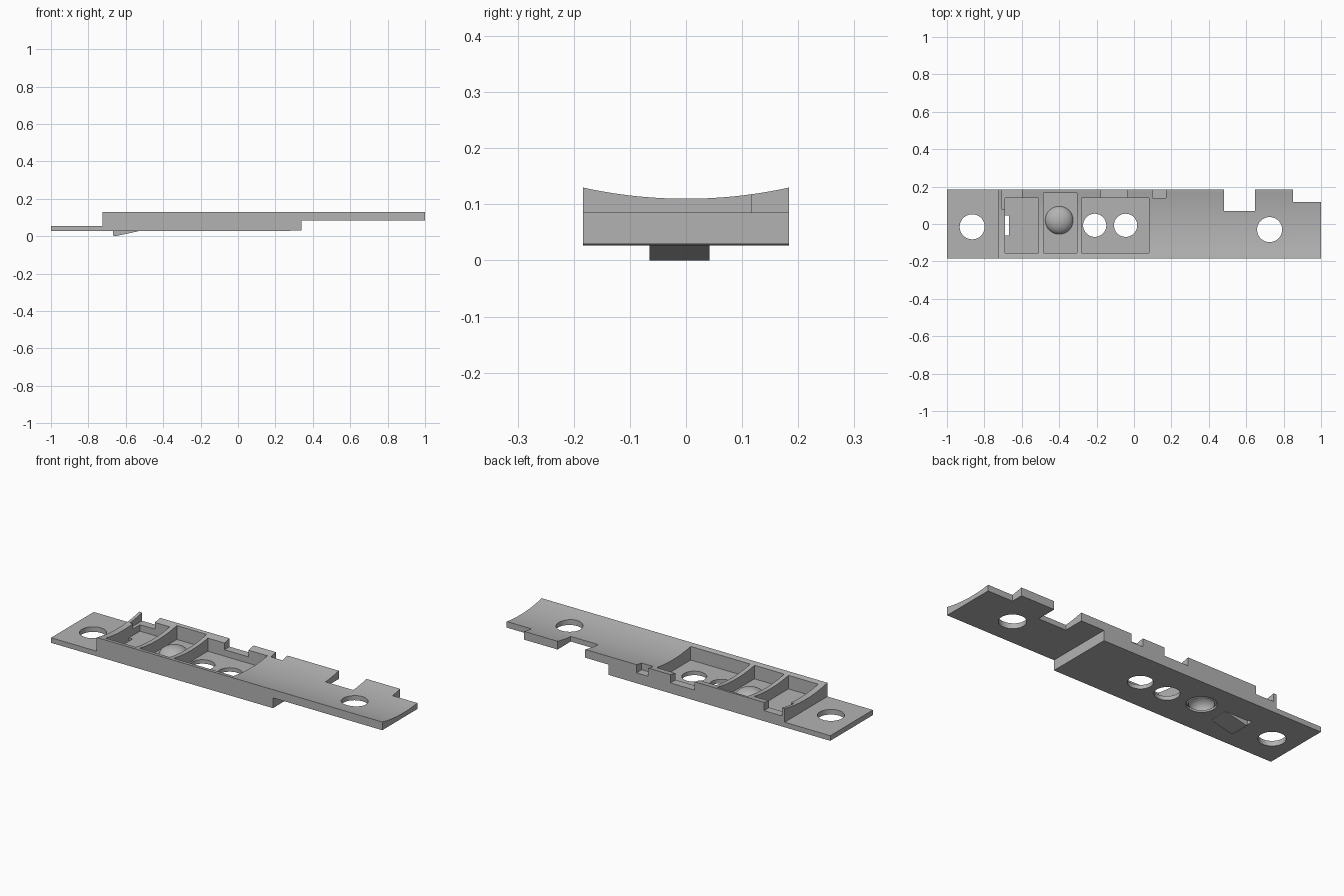
import bpy, bmesh, math
from mathutils import Matrix

if "Cube" in bpy.data.objects:
    bpy.data.objects.remove(bpy.data.objects["Cube"], do_unlink=True)

grey = bpy.data.materials.new("mid grey")
grey.use_nodes = True
grey.diffuse_color = (0.45, 0.45, 0.45, 1)
grey.node_tree.nodes["Principled BSDF"].inputs["Base Color"].default_value = grey.diffuse_color


def finish(name, bm):
    bmesh.ops.recalc_face_normals(bm, faces=bm.faces)
    mesh = bpy.data.meshes.new(name)
    bm.to_mesh(mesh)
    bm.free()
    mesh.materials.append(grey)
    ob = bpy.data.objects.new(name, mesh)
    bpy.context.collection.objects.link(ob)
    return ob


def prism(name, outline, y0, y1):
    """Extrude an XZ outline along y."""
    bm = bmesh.new()
    face = bm.faces.new([bm.verts.new((x, y0, z)) for x, z in outline])
    new = bmesh.ops.extrude_face_region(bm, geom=[face])["geom"]
    bmesh.ops.translate(bm, vec=(0, y1 - y0, 0),
                        verts=[v for v in new if isinstance(v, bmesh.types.BMVert)])
    return finish(name, bm)


def box(name, x0, x1, y0, y1, z0, z1):
    return prism(name, [(x0, z0), (x1, z0), (x1, z1), (x0, z1)], y0, y1)


def cylinder(name, radius, depth, sides, matrix):
    bm = bmesh.new()
    bmesh.ops.create_cone(bm, cap_ends=True, segments=sides, radius1=radius,
                          radius2=radius, depth=depth, matrix=matrix)
    return finish(name, bm)


def cut(target, cutter):
    mod = target.modifiers.new("cut", "BOOLEAN")
    mod.operation = "DIFFERENCE"
    mod.solver = "EXACT"
    mod.object = cutter
    bpy.context.view_layer.objects.active = target
    bpy.ops.object.modifier_apply(modifier=mod.name)
    bpy.data.objects.remove(cutter, do_unlink=True)


def smooth(ob):
    bpy.ops.object.select_all(action="DESELECT")
    ob.select_set(True)
    bpy.context.view_layer.objects.active = ob
    bpy.ops.object.shade_smooth_by_angle(angle=math.radians(30))


HALF, TOP, FLOOR, LEDGE = 0.184, 0.13, 0.05, 0.085

# Stepped plate seen from the front
plate = prism("base_plate", [(-1, 0.027), (0.34, 0.029), (0.34, LEDGE), (1, LEDGE),
                             (1, TOP), (-0.725, TOP), (-0.725, 0.055), (-1, 0.055)],
              -HALF, HALF)

# Shallow trough along the top
sag = 0.02
radius = (HALF ** 2 + sag ** 2) / (2 * sag)
cut(plate, cylinder("trough", radius, 3, 256,
                    Matrix.Translation((0, 0, TOP - sag + radius))
                    @ Matrix.Rotation(math.pi / 2, 4, "Y")))

# Three pockets, leaving two ribs between them
for x0, x1, y1 in ((-0.69, -0.51, 0.14), (-0.485, -0.305, 0.165), (-0.28, 0.08, 0.14)):
    cut(plate, box("pocket", x0, x1, -0.155, y1, FLOOR, 0.3))

# Notches through the back edge
for x0, x1, y0 in ((0.48, 0.647, 0.07), (0.85, 1.1, 0.118)):
    cut(plate, box("edge_notch", x0, x1, y0, 0.3, -0.1, 0.3))

# Shallow notches in the back rail
for x0, x1, y0 in ((-0.708, -0.6, 0.139), (-0.18, -0.035, 0.139), (0.1, 0.17, 0.139),
                   (-0.708, -0.688, 0.08)):
    cut(plate, box("rail_notch", x0, x1, y0, 0.3, LEDGE, 0.3))

# Round holes, the last one seating the dome
for x, y, r in ((-0.865, -0.015, 0.067), (-0.21, -0.007, 0.062), (-0.045, -0.007, 0.062),
                (0.725, -0.03, 0.067), (-0.4, 0.02, 0.074)):
    cut(plate, cylinder("hole", r, 1, 48, Matrix.Translation((x, y, 0))))

# Slot beside the latch
cut(plate, box("latch_slot", -0.69, -0.668, -0.062, 0.045, -0.1, 0.075))
smooth(plate)

# Hollow dome turned from a thin shell profile
bm = bmesh.new()
steps = 8
angles = [math.pi / 2 * i / steps for i in range(steps + 1)]
outer = [(0.076 * math.cos(a), 0.042 + 0.05 * math.sin(a)) for a in angles]
inner = [(0.062 * math.cos(a), 0.028 + 0.05 * math.sin(a)) for a in reversed(angles)]
loop = [bm.verts.new((max(r, 0), 0, z)) for r, z in inner[:-1] + inner[-1:] + outer]
edges = [bm.edges.new((a, b)) for a, b in zip(loop, loop[1:])]
bmesh.ops.spin(bm, geom=loop + edges, axis=(0, 0, 1), cent=(0, 0, 0),
               angle=math.tau, steps=48, use_duplicate=False)
bmesh.ops.remove_doubles(bm, verts=bm.verts, dist=0.0001)
dome = finish("dome", bm)
dome.location = (-0.4, 0.02, 0)
smooth(dome)

# Sloping latch tongue under the plate
prism("latch_tongue", [(-0.668, 0.05), (-0.668, 0.004), (-0.655, 0), (-0.53, 0.027),
                       (-0.53, 0.05)], -0.065, 0.042)
